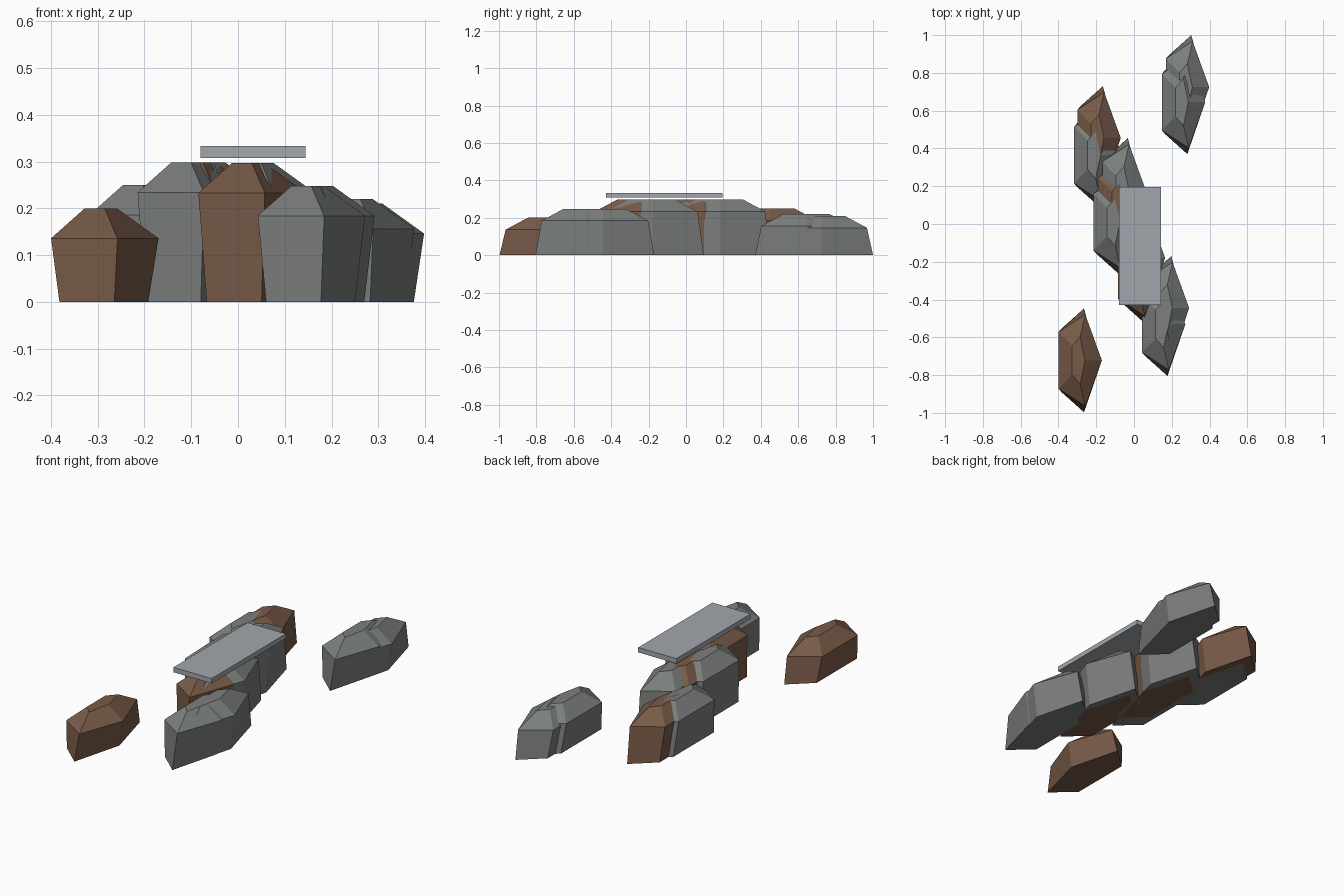
import bpy, bmesh
from math import cos, sin, tau

if "Cube" in bpy.data.objects:
    bpy.data.objects.remove(bpy.data.objects["Cube"])


def material(name, rgb):
    m = bpy.data.materials.new(name)
    m.diffuse_color = (*rgb, 1)
    m.use_nodes = True
    m.node_tree.nodes["Principled BSDF"].inputs["Base Color"].default_value = m.diffuse_color
    return m


GREY = material("grey_stone", (0.20, 0.215, 0.205))
BROWN = material("brown_stone", (0.19, 0.105, 0.065))
PALE = material("pale_slab", (0.36, 0.39, 0.42))


def finish(bm, name, mat):
    bmesh.ops.recalc_face_normals(bm, faces=bm.faces)
    mesh = bpy.data.meshes.new(name)
    bm.to_mesh(mesh)
    bm.free()
    mesh.materials.append(mat)
    obj = bpy.data.objects.new(name, mesh)
    bpy.context.collection.objects.link(obj)
    return obj


def rock(name, x, y, height, mat):
    """Five-sided boulder: long base, wide shoulder, small flat top."""
    bm = bmesh.new()
    levels = [(0.105, 0.289, 0), (0.127, 0.255, height - 0.064), (0.038, 0.13, height)]
    rings = [[bm.verts.new((x + rx * cos(i * tau / 5), y + ry * sin(i * tau / 5), z))
              for i in range(5)] for rx, ry, z in levels]
    for low, high in zip(rings, rings[1:]):
        for i in range(5):
            j = (i + 1) % 5
            bm.faces.new((low[i], low[j], high[j], high[i]))
    bm.faces.new(rings[0][::-1])
    bm.faces.new(rings[-1])
    finish(bm, name, mat)


# Boulders: x, y, height, colour
rocks = [
    (-0.297, -0.722, 0.20, BROWN),
    (0.145, -0.53, 0.248, GREY),
    (0.165, -0.445, 0.248, GREY),
    (0.018, -0.245, 0.297, BROWN),
    (0.038, -0.18, 0.297, GREY),
    (-0.112, 0.01, 0.298, GREY),
    (-0.087, 0.095, 0.298, BROWN),
    (-0.065, 0.18, 0.298, GREY),
    (-0.215, 0.365, 0.25, GREY),
    (-0.197, 0.455, 0.25, BROWN),
    (0.25, 0.645, 0.22, GREY),
    (0.271, 0.725, 0.21, GREY),
]
for n, (x, y, h, mat) in enumerate(rocks, 1):
    rock(f"rock_{n:02d}", x, y, h, mat)

# Flat slab hovering just over the tallest boulders
bm = bmesh.new()
bmesh.ops.create_cube(bm, size=1)
slab = finish(bm, "slab", PALE)
slab.location = (0.032, -0.116, 0.3205)
slab.scale = (0.224, 0.624, 0.026)
